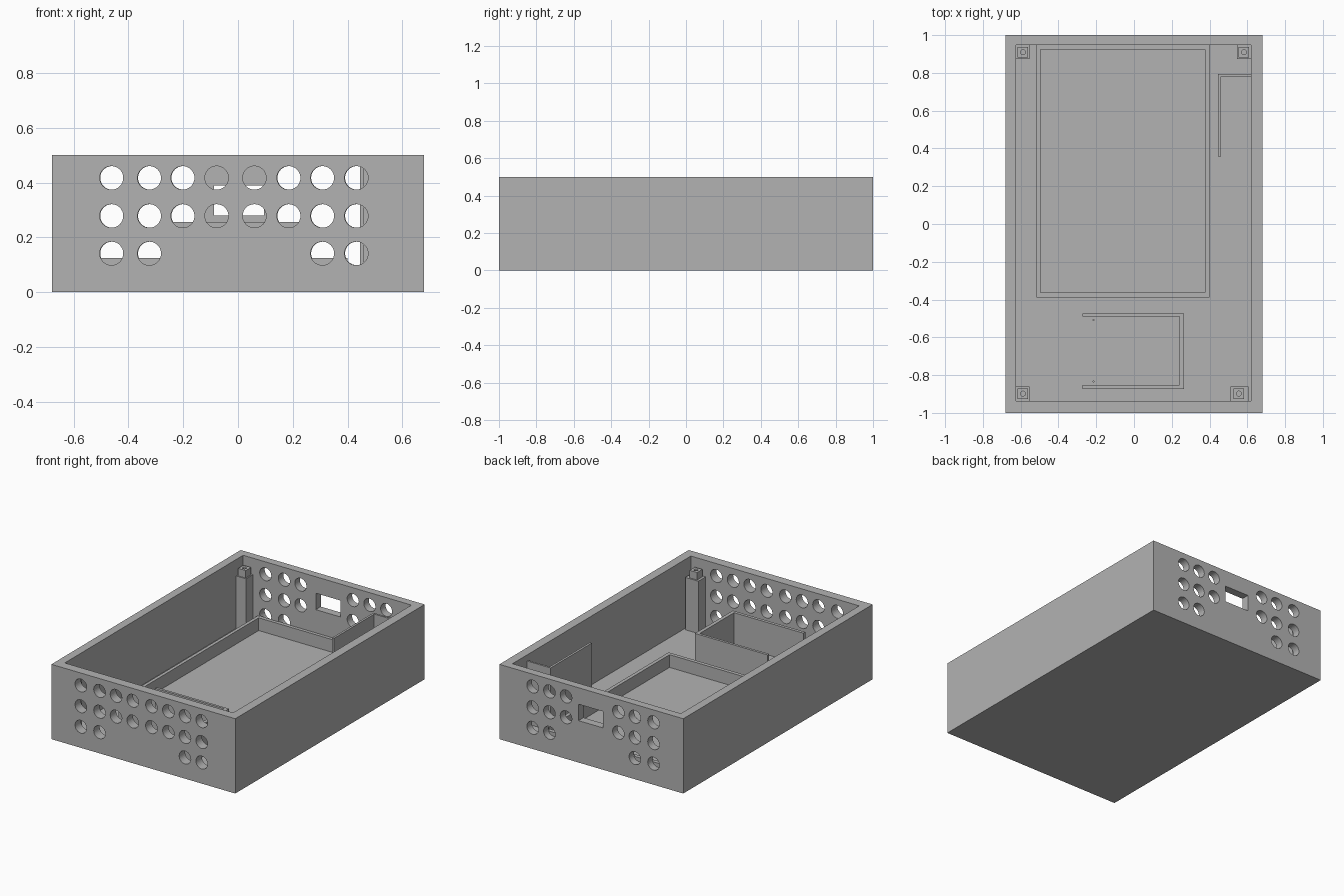
import bpy, bmesh
from mathutils import Matrix, Vector

if "Cube" in bpy.data.objects:
    bpy.data.objects.remove(bpy.data.objects["Cube"], do_unlink=True)

GREY = (0.45, 0.45, 0.45, 1)
mat = bpy.data.materials.new("plain grey")
mat.use_nodes = True
mat.diffuse_color = GREY
mat.node_tree.nodes["Principled BSDF"].inputs["Base Color"].default_value = GREY

FLOOR = 0.04
SINK = FLOOR - 0.01      # inner parts are rooted slightly into the floor


def add_box(bm, x, y, z):
    size = Vector((x[1] - x[0], y[1] - y[0], z[1] - z[0]))
    centre = Vector((sum(x), sum(y), sum(z))) / 2
    bmesh.ops.create_cube(bm, size=1, matrix=Matrix.Translation(centre) @ Matrix.Diagonal(size).to_4x4())


def add_cylinder(bm, centre, radius, depth, axis="Z", sides=32):
    turn = Matrix.Rotation(1.5707963, 4, "X") if axis == "Y" else Matrix.Identity(4)
    bmesh.ops.create_cone(bm, cap_ends=True, segments=sides, radius1=radius, radius2=radius,
                          depth=depth, matrix=Matrix.Translation(centre) @ turn)


def finish(bm, name):
    mesh = bpy.data.meshes.new(name)
    bm.to_mesh(mesh)
    bm.free()
    mesh.materials.append(mat)
    obj = bpy.data.objects.new(name, mesh)
    bpy.context.collection.objects.link(obj)
    return obj


def boxes(name, *parts):
    bm = bmesh.new()
    for part in parts:
        add_box(bm, *part)
    return finish(bm, name)


def boolean(obj, tool, operation="DIFFERENCE"):
    tool.hide_render = True
    mod = obj.modifiers.new("boolean", "BOOLEAN")
    mod.operation, mod.solver, mod.object = operation, "EXACT", tool
    bpy.context.view_layer.objects.active = obj
    bpy.ops.object.modifier_apply(modifier=mod.name)
    bpy.data.objects.remove(tool, do_unlink=True)


# Open-topped case
case = boxes("case", ((-0.68, 0.68), (-1, 1), (0, 0.5)))
boolean(case, boxes("cavity", ((-0.625, 0.62), (-0.937, 0.947), (FLOOR, 0.6))))

# Round vents in both end walls, and the socket window in the back
columns = (-0.462, -0.324, -0.202, -0.078, 0.06, 0.185, 0.308, 0.432)
rows = (0.417, 0.278, 0.141)
bm = bmesh.new()
for c, x in enumerate(columns):
    for r, z in enumerate(rows):
        if r == 2 and 2 <= c <= 5:
            continue
        add_cylinder(bm, (x, -0.97, z), 0.043, 0.2, "Y")
        if c not in (3, 4):
            add_cylinder(bm, (x + 0.002, 0.97, z), 0.043, 0.2, "Y")
add_box(bm, (-0.088, 0.095), (0.87, 1.07), (0.28, 0.39))
boolean(case, finish(bm, "vent_cutter"))


def frame(name, outer_x, outer_y, inner_x, inner_y, top, open_left=False):
    obj = boxes(name, (outer_x, outer_y, (SINK, top)))
    left = outer_x[0] - 0.1 if open_left else inner_x[0]
    boolean(obj, boxes("frame_cutter", ((left, inner_x[1]), inner_y, (0, top + 0.1))))


# Large low tray and the smaller compartment open on one side
frame("large_tray", (-0.517, 0.4), (-0.388, 0.952), (-0.495, 0.376), (-0.363, 0.925), 0.125)
frame("small_compartment", (-0.272, 0.265), (-0.873, -0.473), (-0.272, 0.241), (-0.852, -0.49), 0.255, True)

# Locating pins on the compartment floor
bm = bmesh.new()
for y in (-0.508, -0.834):
    add_cylinder(bm, (-0.215, y, FLOOR), 0.005, 0.04, sides=12)
finish(bm, "locating_pins")

# L-shaped divider
divider = boxes("divider", ((0.445, 0.46), (0.358, 0.795), (SINK, 0.46)))
boolean(divider, boxes("divider_return", ((0.445, 0.63), (0.782, 0.795), (SINK, 0.46))), "UNION")


def post(name, x, y, peg_x, peg_y):
    obj = boxes(name, (x, y, (SINK, 0.39)))
    peg = boxes("peg", ((peg_x - 0.028, peg_x + 0.028), (peg_y - 0.028, peg_y + 0.028), (0.3, 0.44)))
    boolean(obj, peg, "UNION")
    bm = bmesh.new()
    add_cylinder(bm, (peg_x, peg_y, 0.42), 0.013, 0.14, sides=24)
    boolean(obj, finish(bm, "screw_hole"))


# Corner posts with square pegs and screw holes
post("back_right_post", (-0.63, -0.552), (0.873, 0.952), -0.588, 0.909)
post("back_left_post", (0.544, 0.625), (0.873, 0.952), 0.582, 0.909)
post("front_right_post", (-0.63, -0.552), (-0.942, -0.86), -0.588, -0.898)
post("front_left_post", (0.511, 0.607), (-0.942, -0.86), 0.555, -0.898)
